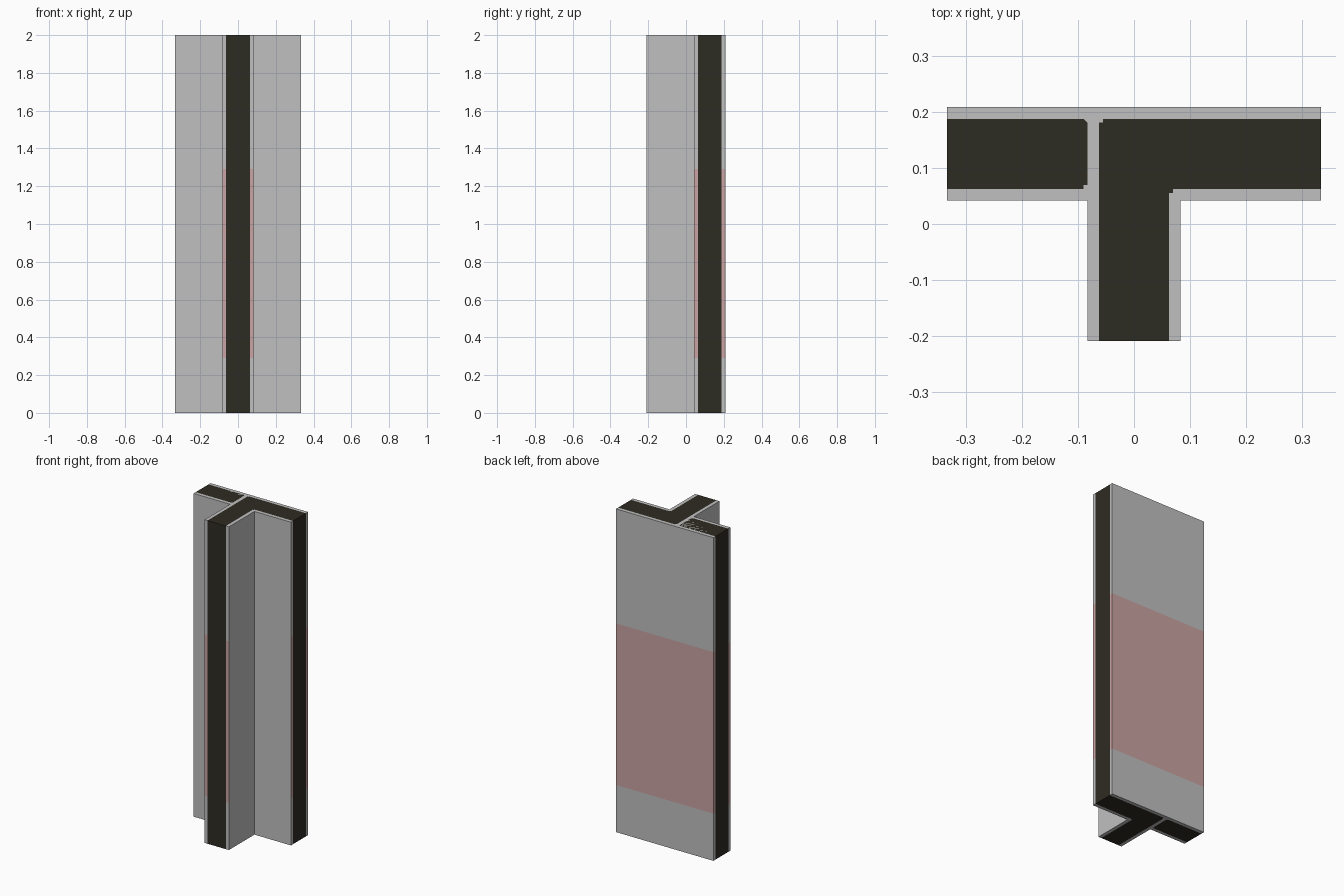
import bpy, bmesh

if "Cube" in bpy.data.objects:
    bpy.data.objects.remove(bpy.data.objects["Cube"])

U = 1 / 48        # modelling grid unit
T = 1 / 3         # small step at the core corners, in grid units


def material(name, rgb):
    m = bpy.data.materials.new(name)
    m.diffuse_color = (*rgb, 1)
    m.use_nodes = True
    m.node_tree.nodes["Principled BSDF"].inputs["Base Color"].default_value = m.diffuse_color
    return m


grey = material("plaster_grey", (0.53, 0.53, 0.53))
pink = material("faded_red", (0.60, 0.37, 0.37))
dark = material("dark_core", (0.027, 0.025, 0.016))


def extrude_profile(name, points, levels, mats, rule=lambda z, a, b: 0):
    """Stack a counter-clockwise plan profile through the height levels."""
    bm = bmesh.new()
    rings = [[bm.verts.new((x * U, y * U, z * U)) for x, y in points] for z in levels]
    n = len(points)
    for k in range(len(levels) - 1):
        lo, hi = rings[k], rings[k + 1]
        for i in range(n):
            j = (i + 1) % n
            f = bm.faces.new((lo[i], lo[j], hi[j], hi[i]))
            f.material_index = rule(levels[k], points[i], points[j])
    caps = [bm.faces.new(rings[0][::-1]), bm.faces.new(rings[-1])]
    bmesh.ops.triangulate(bm, faces=caps)
    mesh = bpy.data.meshes.new(name)
    bm.to_mesh(mesh)
    bm.free()
    for m in mats:
        mesh.materials.append(m)
    obj = bpy.data.objects.new(name, mesh)
    bpy.context.collection.objects.link(obj)
    return obj


def band(z, a, b):
    """Red band on the back face and on the cut ends of the plaster."""
    on_end = abs(a[0]) == 16 and a[0] == b[0]
    on_front_or_back = abs(a[1]) == 10 and a[1] == b[1]
    return int(z == 14 and (on_end or on_front_or_back))


# Dark wall cores
extrude_profile("stem_and_right_core", [
    (-3, -10), (3, -10), (3, 3 - T), (3 + T, 3 - T), (3 + T, 3), (16, 3),
    (16, 9), (-3 + T, 9), (-3 + T, 9 - T), (-3, 9 - T)], [0, 96], [dark])
extrude_profile("left_core", [
    (-16, 3), (-4 - T, 3), (-4 - T, 3 + T), (-4, 3 + T),
    (-4, 9 - T), (-4 - T, 9 - T), (-4 - T, 9), (-16, 9)], [0, 96], [dark])

# Plaster skins, split in height for the red band
heights = [0, 14, 62, 96]
extrude_profile("back_and_left_plaster", [
    (16, 10), (-16, 10), (-16, 9), (-4 - T, 9), (-4 - T, 9 - T), (-4, 9 - T),
    (-4, 3 + T), (-4 - T, 3 + T), (-4 - T, 3), (-16, 3), (-16, 2), (-4, 2),
    (-4, -10), (-3, -10), (-3, 9 - T), (-3 + T, 9 - T), (-3 + T, 9), (16, 9)],
    heights, [grey, pink], band)
extrude_profile("right_corner_plaster", [
    (3, -10), (4, -10), (4, 2), (16, 2), (16, 3), (3 + T, 3),
    (3 + T, 3 - T), (3, 3 - T)], heights, [grey, pink], band)
